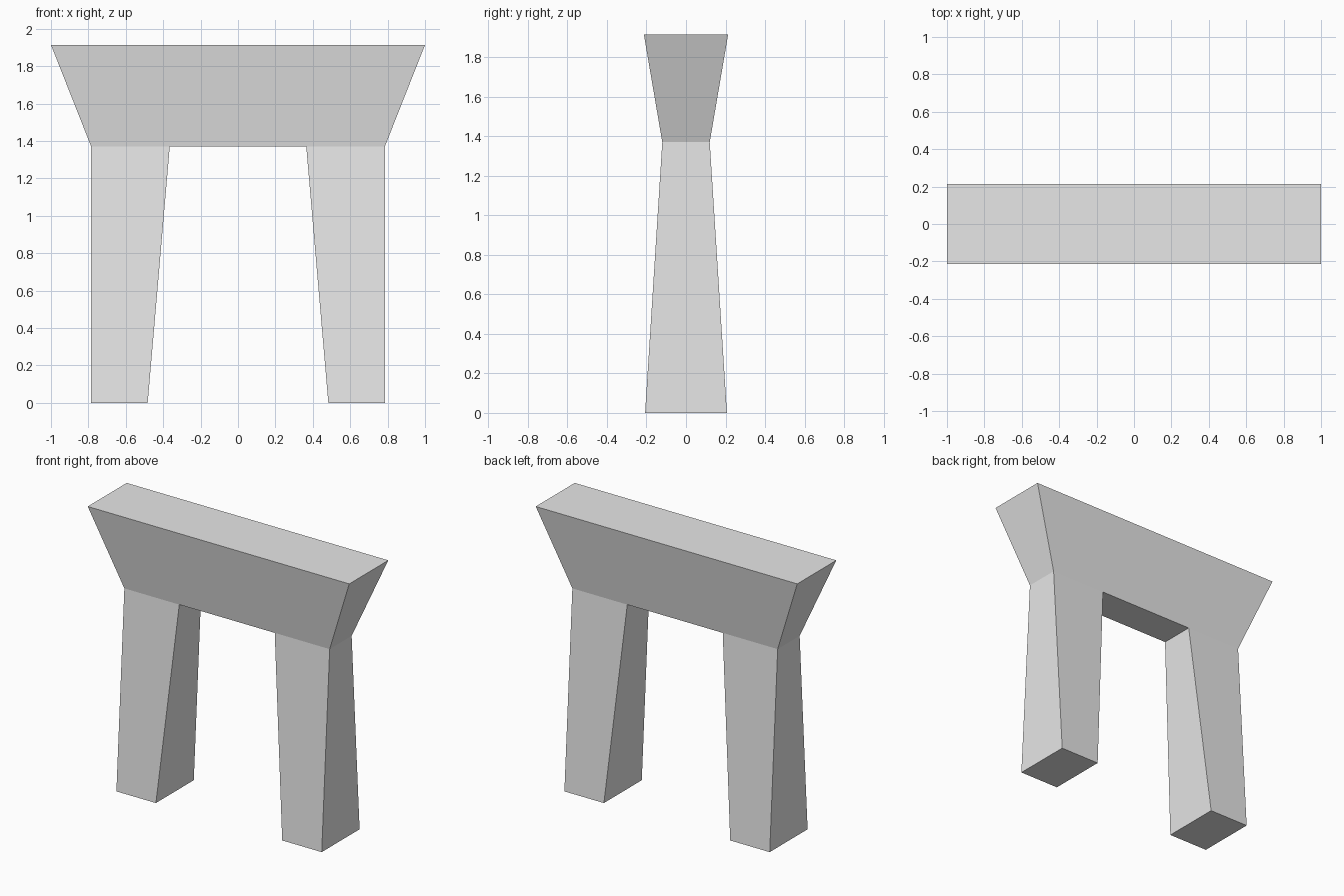
import bpy
import bmesh

cube = bpy.data.objects.get("Cube")
if cube:
    bpy.data.objects.remove(cube, do_unlink=True)

stone = bpy.data.materials.new("light_grey_stone")
stone.use_nodes = True
grey = (0.8, 0.8, 0.8, 1)
stone.diffuse_color = grey
stone.node_tree.nodes["Principled BSDF"].inputs["Base Color"].default_value = grey

JOINT_Z, TOP_Z = 1.37, 1.914
OUTER_X, JOINT_Y = 0.785, 0.12


def tapered_block(name, bottom, top):
    """Solid between two rectangles, each given as (x0, x1, half_depth, z)."""
    bm = bmesh.new()
    rings = []
    for x0, x1, d, z in (bottom, top):
        corners = ((x0, -d), (x1, -d), (x1, d), (x0, d))
        rings.append([bm.verts.new((x, y, z)) for x, y in corners])
    low, high = rings
    bm.faces.new(low[::-1])
    bm.faces.new(high)
    for i in range(4):
        j = (i + 1) % 4
        bm.faces.new((low[i], low[j], high[j], high[i]))
    mesh = bpy.data.meshes.new(name)
    bm.to_mesh(mesh)
    bm.free()
    mesh.materials.append(stone)
    obj = bpy.data.objects.new(name, mesh)
    bpy.context.collection.objects.link(obj)
    return obj


# Flared lintel across the top
tapered_block("lintel", (-OUTER_X, OUTER_X, JOINT_Y, JOINT_Z), (-1, 1, 0.213, TOP_Z))

# Mirrored legs: straight outside, sloping inside, thicker at the foot
for name, side in (("left_leg", 1), ("right_leg", -1)):
    foot = sorted((side * 0.483, side * OUTER_X))
    head = sorted((side * 0.365, side * OUTER_X))
    tapered_block(name, (*foot, 0.207, 0), (*head, JOINT_Y, JOINT_Z))
